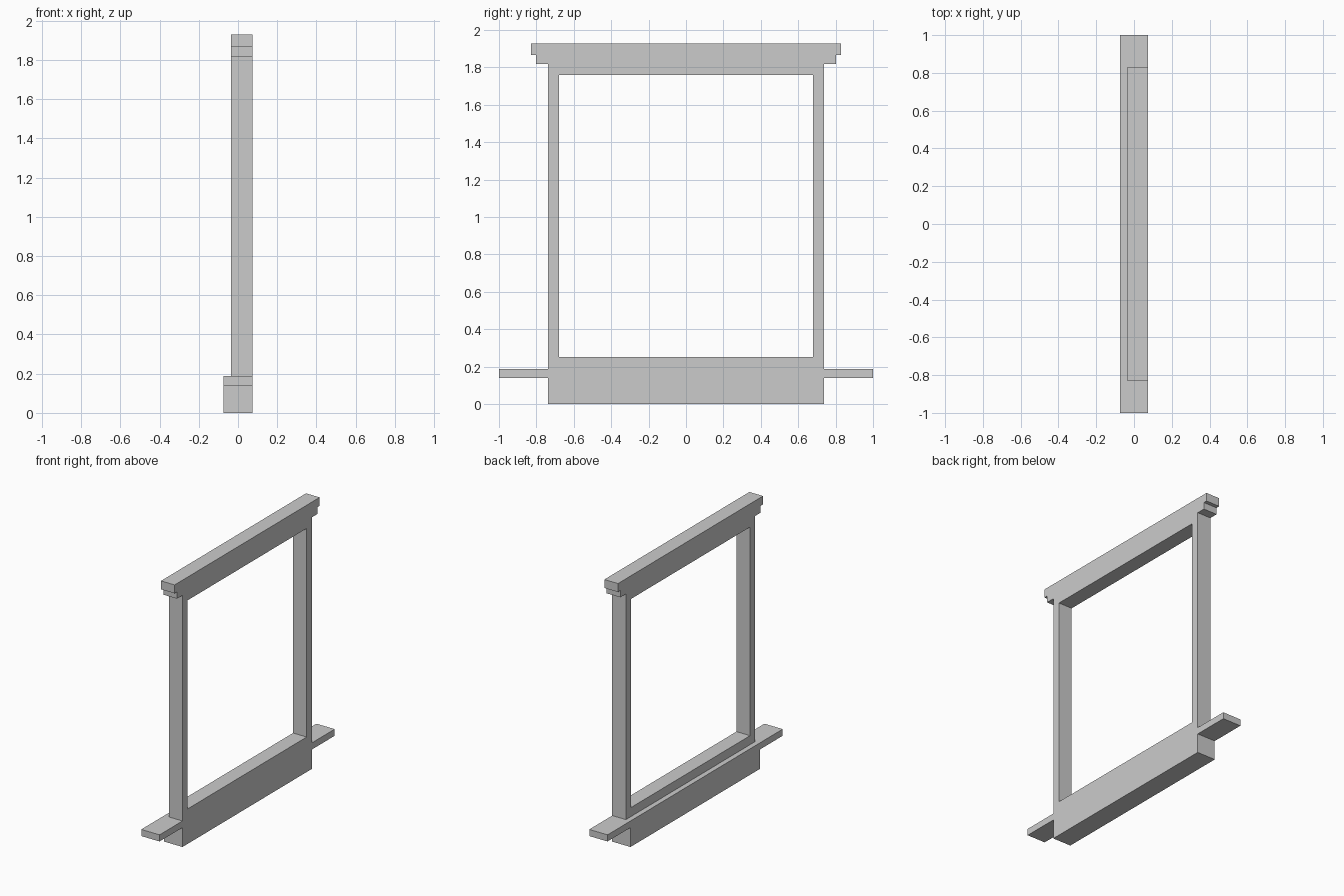
import bpy
import bmesh

if "Cube" in bpy.data.objects:
    bpy.data.objects.remove(bpy.data.objects["Cube"])

BACK, FACE, FRONT = -0.073, -0.036, 0.073   # depth planes along x


def bar(name, x0, x1, half_y, z0, z1):
    """Box centred on y = 0."""
    return box(name, x0, x1, -half_y, half_y, z0, z1)


def box(name, x0, x1, y0, y1, z0, z1):
    bm = bmesh.new()
    bmesh.ops.create_cube(bm, size=1)
    for v in bm.verts:
        v.co.x = x1 if v.co.x > 0 else x0
        v.co.y = y1 if v.co.y > 0 else y0
        v.co.z = z1 if v.co.z > 0 else z0
    mesh = bpy.data.meshes.new(name)
    bm.to_mesh(mesh)
    bm.free()
    obj = bpy.data.objects.new(name, mesh)
    bpy.context.collection.objects.link(obj)
    return obj


# Bottom apron and projecting sill with side horns
bar("apron", BACK, FRONT, 0.738, 0.0, 0.14)
bar("sill", BACK, FRONT, 1.0, 0.14, 0.188)

# Rectangular window frame
bar("bottom_rail", FACE, FRONT, 0.738, 0.188, 0.253)
bar("top_rail", FACE, FRONT, 0.738, 1.76, 1.818)
for side, s in (("left", -1), ("right", 1)):
    y0, y1 = sorted((s * 0.68, s * 0.738))
    box(side + "_jamb", FACE, FRONT, y0, y1, 0.253, 1.76)

# Stepped head moulding
bar("head_lower_step", FACE, FRONT, 0.801, 1.818, 1.867)
bar("head_cap", FACE, FRONT, 0.828, 1.867, 1.928)
